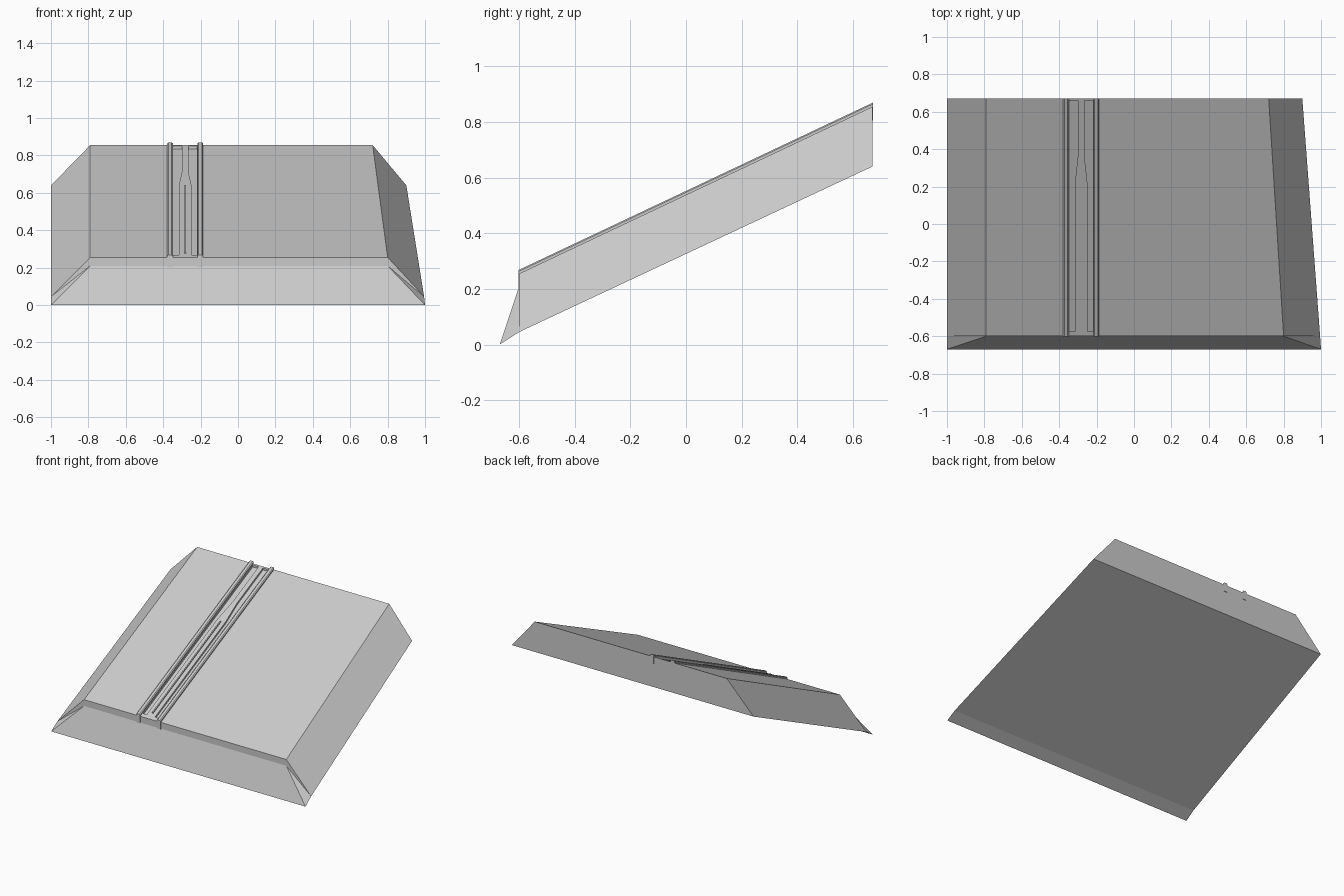
import bpy, bmesh

if "Cube" in bpy.data.objects:
    bpy.data.objects.remove(bpy.data.objects["Cube"])

SLOPE = 0.6 / 1.27
MID = -0.2825          # centre line of the track


def top(y):
    return 0.255 + SLOPE * (y + 0.6)


def loft(name, a, b):
    """Solid between two matching loops of 3D points."""
    bm = bmesh.new()
    va = [bm.verts.new(p) for p in a]
    vb = [bm.verts.new(p) for p in b]
    n = len(va)
    bm.faces.new(va)
    bm.faces.new(vb[::-1])
    for i in range(n):
        j = (i + 1) % n
        bm.faces.new((va[j], va[i], vb[i], vb[j]))
    bmesh.ops.recalc_face_normals(bm, faces=bm.faces[:])
    me = bpy.data.meshes.new(name)
    bm.to_mesh(me)
    bm.free()
    ob = bpy.data.objects.new(name, me)
    bpy.context.collection.objects.link(ob)
    return ob


def on_slope(name, outline, low, high):
    """Plan outline extruded between two heights relative to the sloped deck."""
    return loft(name, [(x, y, top(y) + low) for x, y in outline],
                [(x, y, top(y) + high) for x, y in outline])


# Sloped body with slanted sides
front = [(-1, 0.045), (0.995, 0.045), (0.8, 0.255), (-0.79, 0.255)]
back = [(-1, 0.64), (0.9, 0.64), (0.72, 0.855), (-0.79, 0.855)]
body = loft("sloped_body", [(x, -0.6, z) for x, z in front],
            [(x, 0.67, z) for x, z in back])

# Front lip
loft("front_lip", [(-1, -0.67, 0), (-1, -0.6, 0.045), (-0.79, -0.6, 0.21)],
     [(1, -0.67, 0), (0.995, -0.6, 0.045), (0.8, -0.6, 0.21)])

# Two shallow pockets in the deck and a raised rail outside each
pocket = [(0.064, -0.575), (0.033, -0.575), (0.033, 0.22),
          (0.017, 0.37), (0.017, 0.66), (0.064, 0.66)]
rail = [(0.066, -0.05), (0.066, 0.009), (0.072, 0.014),
        (0.09, 0.014), (0.096, 0.009), (0.096, -0.05)]
for side, label in ((-1, "left"), (1, "right")):
    cutter = on_slope(label + "_pocket_cutter",
                      [(MID + side * x, y) for x, y in pocket], -0.015, 0.03)
    cutter.hide_render = True
    cutter.hide_set(True)
    mod = body.modifiers.new(label + "_pocket", "BOOLEAN")
    mod.operation = "DIFFERENCE"
    mod.solver = "EXACT"
    mod.object = cutter
    ends = [[(MID + side * x, y, top(y) + z) for x, z in rail]
            for y in (-0.602, 0.672)]
    loft(label + "_rail", *ends)

# Thin centre rib
on_slope("centre_rib", [(MID - 0.004, -0.555), (MID + 0.004, -0.555),
                        (MID + 0.004, 0.205), (MID - 0.004, 0.205)], -0.01, 0.008)

# Apply the pocket cuts and remove the cutters
bpy.context.view_layer.update()
deps = bpy.context.evaluated_depsgraph_get()
cut = bpy.data.meshes.new_from_object(body.evaluated_get(deps))
body.modifiers.clear()
body.data = cut
for ob in [o for o in bpy.data.objects if o.name.endswith("cutter")]:
    bpy.data.objects.remove(ob)
